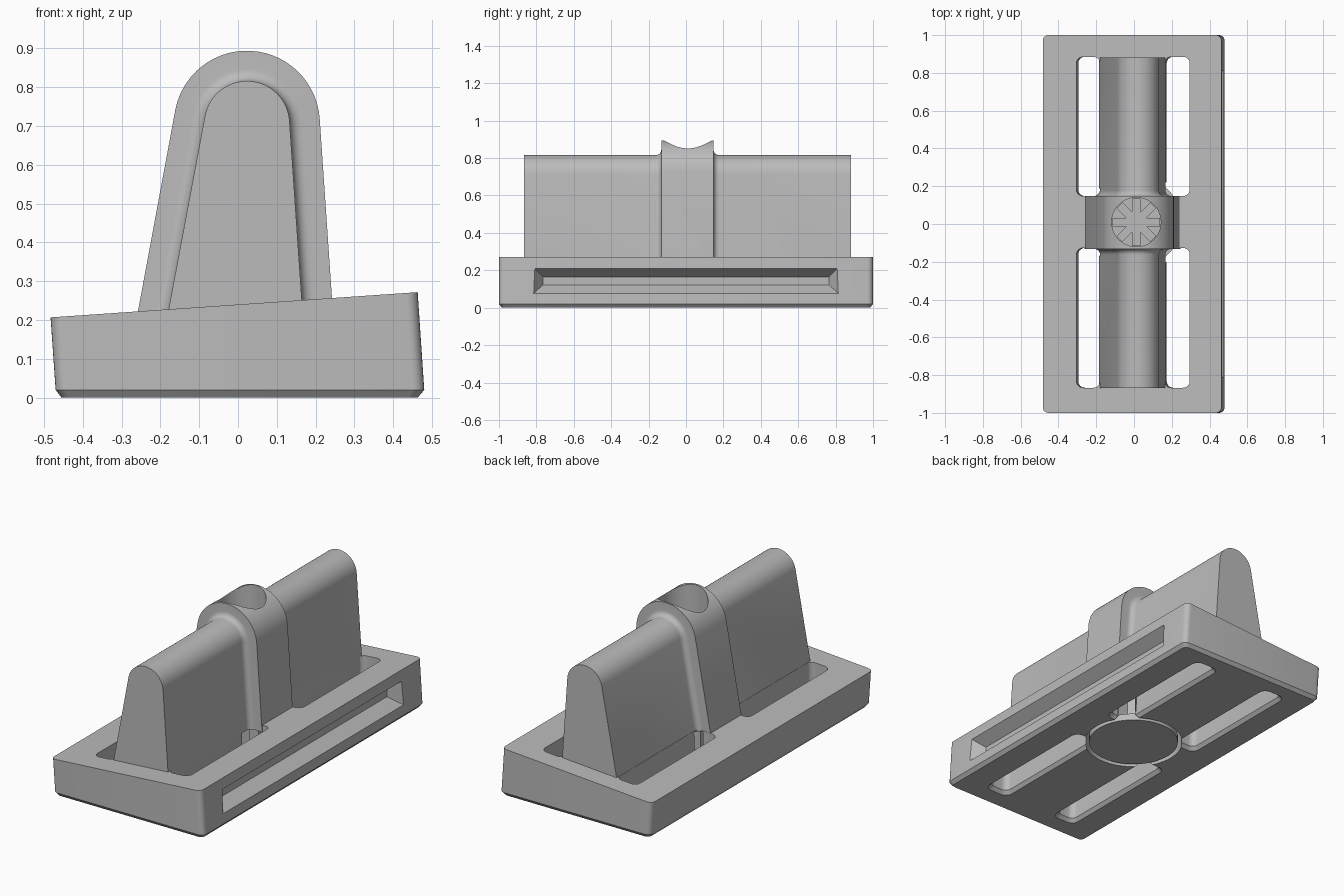
import bpy, bmesh, math
from mathutils import Vector

cube = bpy.data.objects.get("Cube")
if cube:
    bpy.data.objects.remove(cube, do_unlink=True)

grey = bpy.data.materials.new("plain_grey")
grey.use_nodes = True
grey.diffuse_color = (0.5, 0.5, 0.5, 1)
grey.node_tree.nodes["Principled BSDF"].inputs["Base Color"].default_value = grey.diffuse_color


def loft(name, rings):
    """Closed solid through rings that have equal point counts."""
    bm = bmesh.new()
    loops = [[bm.verts.new(p) for p in ring] for ring in rings]
    for a, b in zip(loops, loops[1:]):
        for i in range(len(a)):
            j = (i + 1) % len(a)
            bm.faces.new((a[i], a[j], b[j], b[i]))
    bm.faces.new(loops[0][::-1])
    bm.faces.new(loops[-1])
    bmesh.ops.recalc_face_normals(bm, faces=bm.faces)
    mesh = bpy.data.meshes.new(name)
    bm.to_mesh(mesh)
    bm.free()
    mesh.materials.append(grey)
    obj = bpy.data.objects.new(name, mesh)
    bpy.context.collection.objects.link(obj)
    return obj


def rounded(x0, x1, y0, y1, r, height, steps=6):
    """Rounded rectangle; height is a function of x."""
    pts = []
    corners = [(x1 - r, y1 - r), (x0 + r, y1 - r), (x0 + r, y0 + r), (x1 - r, y0 + r)]
    for k, (cx, cy) in enumerate(corners):
        for s in range(steps + 1):
            a = math.pi / 2 * (k + s / steps)
            x, y = cx + r * math.cos(a), cy + r * math.sin(a)
            pts.append((x, y, height(x)))
    return pts


def flat(z):
    return lambda x: z


def circle(r, z, n=64):
    return [(CX + r * math.cos(2 * math.pi * i / n),
             CY + r * math.sin(2 * math.pi * i / n), z) for i in range(n)]


def boolean(obj, tool, operation="DIFFERENCE"):
    mod = obj.modifiers.new("boolean", "BOOLEAN")
    mod.operation = operation
    mod.solver = "EXACT"
    mod.object = tool
    bpy.context.view_layer.objects.active = obj
    bpy.ops.object.modifier_apply(modifier=mod.name)
    bpy.data.objects.remove(tool, do_unlink=True)


CX, CY = 0.012, 0.01
BACK, FRONT = 0.882, -0.867

# Wedge-shaped base with a chamfered underside
base = loft("base", [
    rounded(-0.455, 0.463, -0.985, 0.985, 0.025, flat(0)),
    rounded(-0.47, 0.48, -1, 1, 0.03, flat(0.02)),
    rounded(-0.483, 0.463, -1, 1, 0.03, lambda x: 0.24 + 0.0687 * x),
])

# Four through slots with flared lower edges
for x0, x1 in ((-0.3, -0.18), (0.168, 0.295)):
    for y0, y1 in ((FRONT, -0.127), (0.148, BACK + 0.003)):
        rings = []
        for z, grow in ((-0.01, 0.025), (0.02, 0), (0.4, 0)):
            tilt = -0.05 * (z - 0.12)
            rings.append(rounded(x0 - grow + tilt, x1 + grow,
                                 y0 - grow, y1 + grow, 0.035 + grow / 2, flat(z)))
        boolean(base, loft("slot_cutter", rings))

# Tapered recess along one long side
recess = []
for x, half, z0, z1 in ((0.52, 0.845, 0.048, 0.25), (0.405, 0.765, 0.122, 0.165)):
    recess.append([(x, -half, z0), (x, half, z0), (x, half, z1), (x, -half, z1)])
boolean(base, loft("recess_cutter", recess))


def arch(y, grow, steps=28):
    """Arched cross-section of the handle, widened by grow."""
    left, right = -0.184 - grow, 0.168 + grow
    pts = [(right, y, 0.03), (right, y, 0.2)]
    for s in range(steps + 1):
        a = math.radians(4 + 165 * s / steps)
        r = 0.11 + grow
        pts.append((0.023 + r * math.cos(a), y, 0.706 + r * math.sin(a)))
    return pts + [(left, y, 0.2), (left, y, 0.03)]


# Long fin with a wider collar and concave fillets beside it
R = 0.03
sections = [arch(FRONT, 0)]
for s in range(7):
    a = math.pi / 2 * s / 6
    sections.append(arch(-0.132 - R + R * math.sin(a), R * (1 - math.cos(a))))
sections += [arch(-0.132, 0.078), arch(0.147, 0.078)]
for s in range(6, -1, -1):
    a = math.pi / 2 * s / 6
    sections.append(arch(0.147 + R - R * math.sin(a), R * (1 - math.cos(a))))
sections.append(arch(BACK, 0))
handle = loft("handle", sections)

# Round pocket underneath and bore through the collar
for part in (base, handle):
    boolean(part, loft("pocket_cutter", [circle(0.264, -0.1), circle(0.264, 0.22)]))
    boolean(part, loft("bore_cutter", [circle(0.13, -0.2), circle(0.13, 1.2)]))

# Plug: round foot with a star-shaped post
foot = loft("plug_foot", [circle(0.24, 0.001), circle(0.24, 0.04)])
star = []
for k in range(8):
    mid = math.pi / 4 * k
    out, side = Vector((math.cos(mid), math.sin(mid))), Vector((-math.sin(mid), math.cos(mid)))
    w = 0.022
    for p in (out * 0.126 - side * w, out * 0.126 + side * w,
              out * w / math.tan(math.pi / 8) + side * w):
        star.append((CX + p.x, CY + p.y))
post = loft("plug_post", [[(x, y, z) for x, y in star] for z in (0.03, 0.4)])

# Smooth curved areas, keep edges crisp
bpy.ops.object.select_all(action="DESELECT")
for obj in (base, handle, foot, post):
    obj.select_set(True)
bpy.context.view_layer.objects.active = base
bpy.ops.object.shade_smooth_by_angle(angle=math.radians(30))
